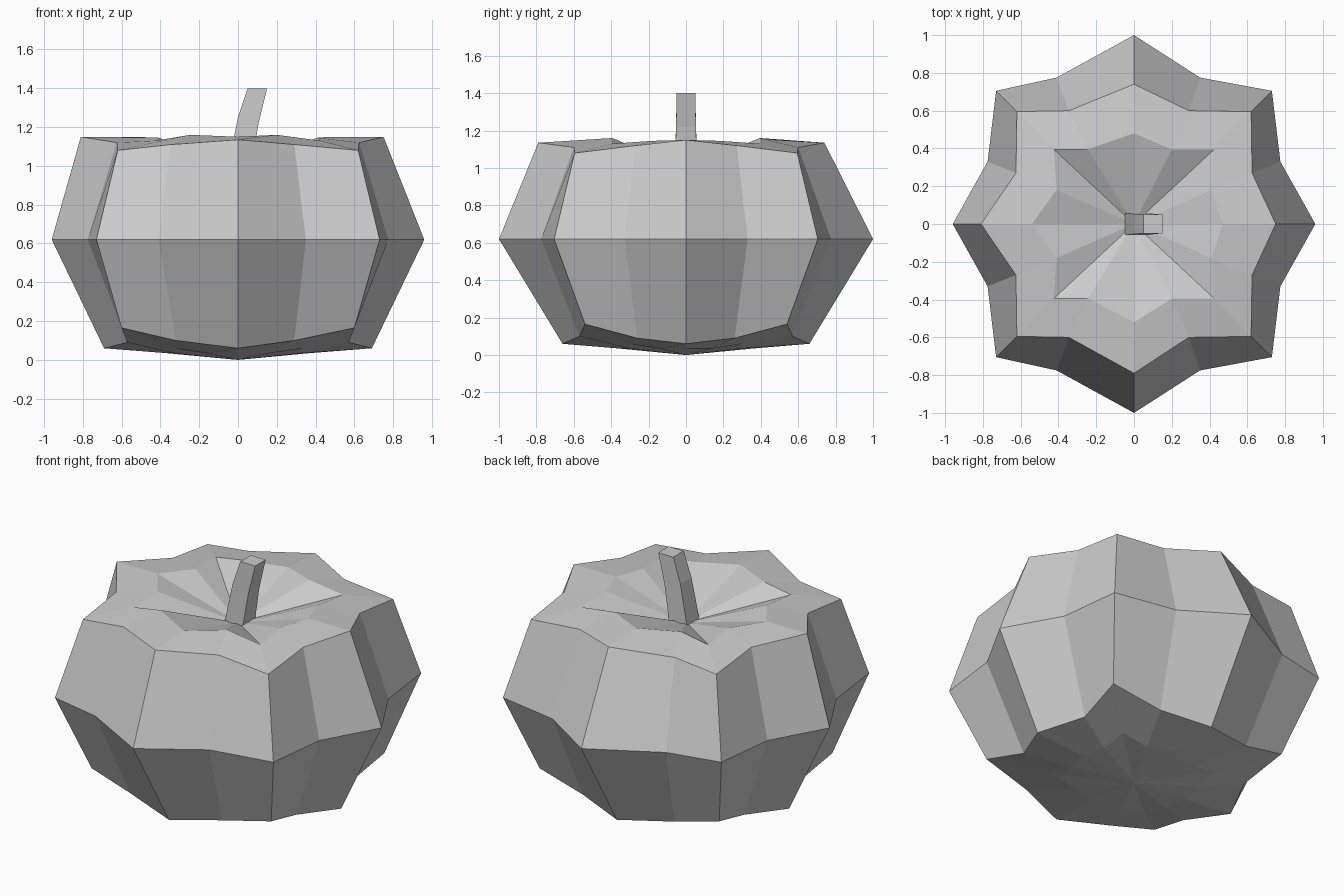
import bpy, bmesh
from mathutils import Vector

if "Cube" in bpy.data.objects:
    bpy.data.objects.remove(bpy.data.objects["Cube"])


def loft(name, rings, bottom, top):
    """Skin closed rings of points, closing each end with a fan to a centre point."""
    bm = bmesh.new()
    loops = [[bm.verts.new(p) for p in r] for r in rings]
    n = len(loops[0])
    for a, b in zip(loops, loops[1:]):
        for i in range(n):
            j = (i + 1) % n
            bm.faces.new((a[i], a[j], b[j], b[i]))
    lo, hi = bm.verts.new(bottom), bm.verts.new(top)
    for i in range(n):
        j = (i + 1) % n
        bm.faces.new((lo, loops[0][j], loops[0][i]))
        bm.faces.new((hi, loops[-1][i], loops[-1][j]))
    bmesh.ops.recalc_face_normals(bm, faces=bm.faces)
    me = bpy.data.meshes.new(name)
    bm.to_mesh(me)
    bm.free()
    ob = bpy.data.objects.new(name, me)
    bpy.context.collection.objects.link(ob)
    return ob


def lobed(side, side_valley, corner, end_valley, end, left=(0, 0, 0), front=0):
    """16-point lobed ring from one quadrant.
    left = extra x of (side, end_valley) on the left; front = extra y of front lobe."""
    quad = [side, side_valley, corner, end_valley, end]
    grow = [left[0], 0, 0, left[1], 0]

    def pt(i, sx, sy):
        x, y, z = quad[i]
        if sx < 0:
            x += grow[i]
        if sy < 0 and i == 4:
            y += front
        return Vector((sx * x, sy * y, z))

    return ([pt(i, 1, 1) for i in range(5)] +
            [pt(i, -1, 1) for i in (3, 2, 1, 0)] +
            [pt(i, -1, -1) for i in (1, 2, 3, 4)] +
            [pt(i, 1, -1) for i in (3, 2, 1)])


# Pumpkin body: underside, lower rim, equator, upper rim, lip around the stem dent
under = lobed((.37, 0, .035), (.33, .14, .035), (.33, .30, .06),
              (.16, .30, .035), (0, .36, .035))
lower = lobed((.69, 0, .06), (.57, .26, .09), (.60, .54, .165),
              (.29, .57, .10), (0, .66, .06), left=(0, .03))
equator = lobed((.96, 0, .62), (.775, .33, .62), (.73, .705, .62),
                (.35, .775, .62), (0, 1, .62), left=(0, .06))
upper = lobed((.75, 0, 1.15), (.625, .27, 1.12), (.62, .595, 1.08),
              (.29, .60, 1.11), (0, .74, 1.135), left=(.06, .055), front=.05)
lip = lobed((.47, 0, 1.15), (.41, .18, 1.145), (.425, .395, 1.13),
            (.20, .395, 1.16), (0, .48, 1.15), left=(.07, .045), front=.04)
loft("pumpkin_body", [under, lower, equator, upper, lip], (0, 0, 0), (0, 0, 1.0))


# Stem: bent four-sided stalk leaning to +x
def square(x, z, h, ztilt=0):
    return [(x + sx * h, sy * h, z + sx * ztilt)
            for sx, sy in ((1, -1), (1, 1), (-1, 1), (-1, -1))]


loft("stem", [square(.01, 1.0, .06), square(.053, 1.235, .053, -.015),
              square(.10, 1.4, .05)], (.01, 0, 1.0), (.10, 0, 1.4))
